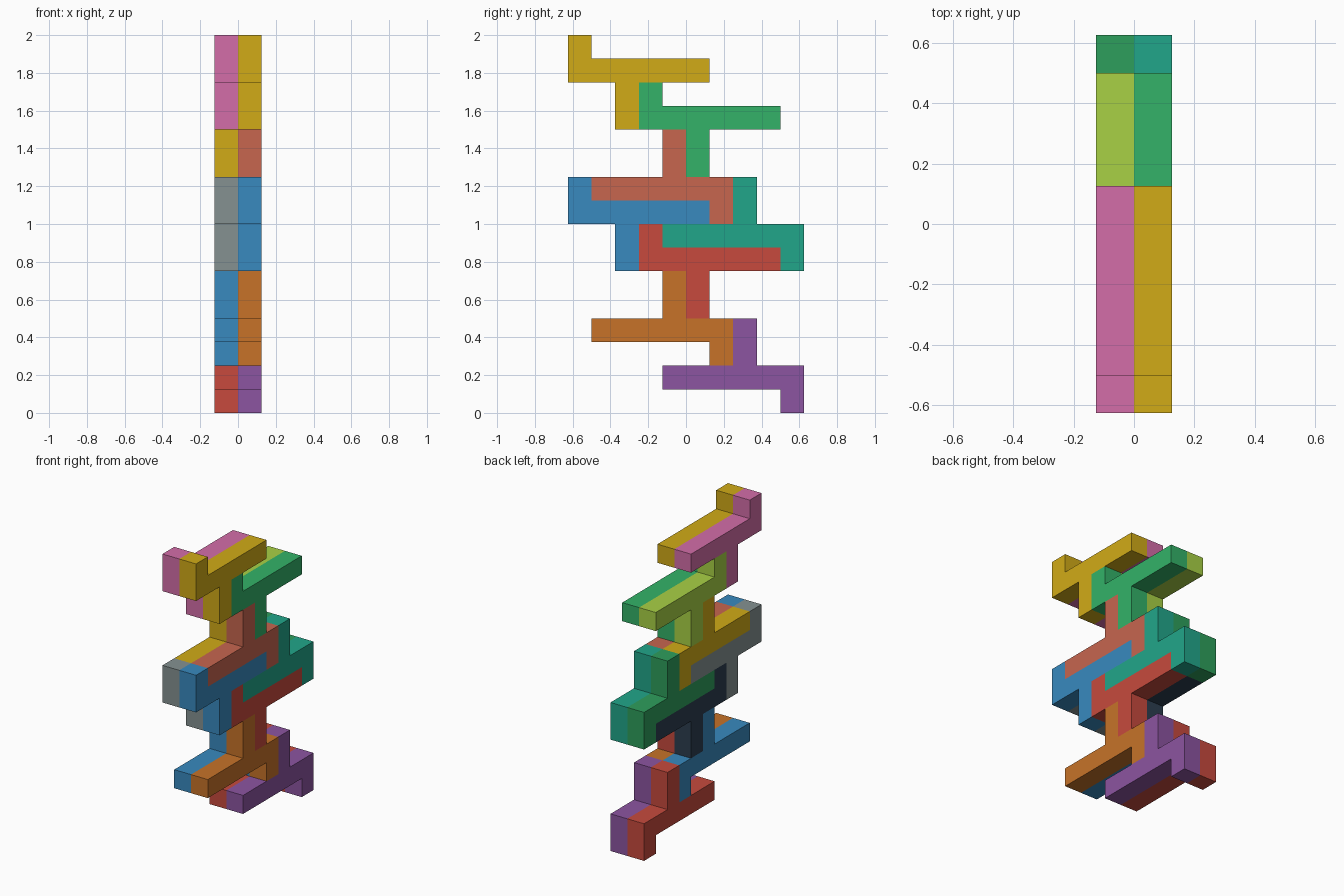
import bpy
import bmesh

if "Cube" in bpy.data.objects:
    bpy.data.objects.remove(bpy.data.objects["Cube"])

U = 0.125  # one block cell

# Flat piece outline in cells (y, z): six-cell bar, short post up, longer leg down
HOOK = [(0, 2), (2, 2), (2, 0), (3, 0), (3, 2), (6, 2), (6, 3), (1, 3), (1, 4), (0, 4)]
# Same piece turned half way round
TURNED = [(6 - y, 4 - z) for y, z in HOOK]

COLOURS = {
    "gold": (0.82, 0.67, 0.09), "pink": (0.83, 0.43, 0.66),
    "green": (0.20, 0.70, 0.41), "lime": (0.66, 0.82, 0.27),
    "salmon": (0.78, 0.40, 0.31), "teal": (0.13, 0.65, 0.54),
    "blue": (0.22, 0.54, 0.75), "grey": (0.52, 0.57, 0.57),
    "red": (0.78, 0.29, 0.24), "navy": (0.17, 0.24, 0.31),
    "orange": (0.78, 0.45, 0.16), "purple": (0.55, 0.33, 0.63),
    "leaf": (0.18, 0.62, 0.36),
}


def linear(c):
    return c / 12.92 if c <= 0.04045 else ((c + 0.055) / 1.055) ** 2.4


def material(name):
    mat = bpy.data.materials.get(name)
    if mat is None:
        mat = bpy.data.materials.new(name)
        mat.diffuse_color = (*[linear(c) for c in COLOURS[name]], 1)
        mat.use_nodes = True
        mat.node_tree.nodes["Principled BSDF"].inputs["Base Color"].default_value = mat.diffuse_color
    return mat


def piece(name, outline, y0, z0, x0, colour):
    bm = bmesh.new()
    face = bm.faces.new([bm.verts.new((x0, (y0 + y) * U, (z0 + z) * U)) for y, z in outline])
    ext = bmesh.ops.extrude_face_region(bm, geom=[face])
    verts = [v for v in ext["geom"] if isinstance(v, bmesh.types.BMVert)]
    bmesh.ops.translate(bm, vec=(U, 0, 0), verts=verts)
    bmesh.ops.recalc_face_normals(bm, faces=bm.faces[:])
    mesh = bpy.data.meshes.new(name)
    bm.to_mesh(mesh)
    bm.free()
    mesh.materials.append(material(colour))
    bpy.context.collection.objects.link(bpy.data.objects.new(name, mesh))


# Interlocking pieces from top to bottom: outline, y, z, right colour, left colour
STACK = [
    (HOOK, -5, 12, "gold", "pink"),
    (HOOK, -2, 10, "green", "lime"),
    (TURNED, -4, 8, "salmon", "gold"),
    (TURNED, -1, 6, "teal", "leaf"),
    (HOOK, -5, 6, "blue", "grey"),
    (HOOK, -2, 4, "red", "navy"),
    (TURNED, -4, 2, "orange", "blue"),
    (TURNED, -1, 0, "purple", "red"),
]

# Two identical layers side by side
for i, (outline, y, z, right, left) in enumerate(STACK, 1):
    piece(f"right_piece_{i}", outline, y, z, 0, right)
    piece(f"left_piece_{i}", outline, y, z, -U, left)
